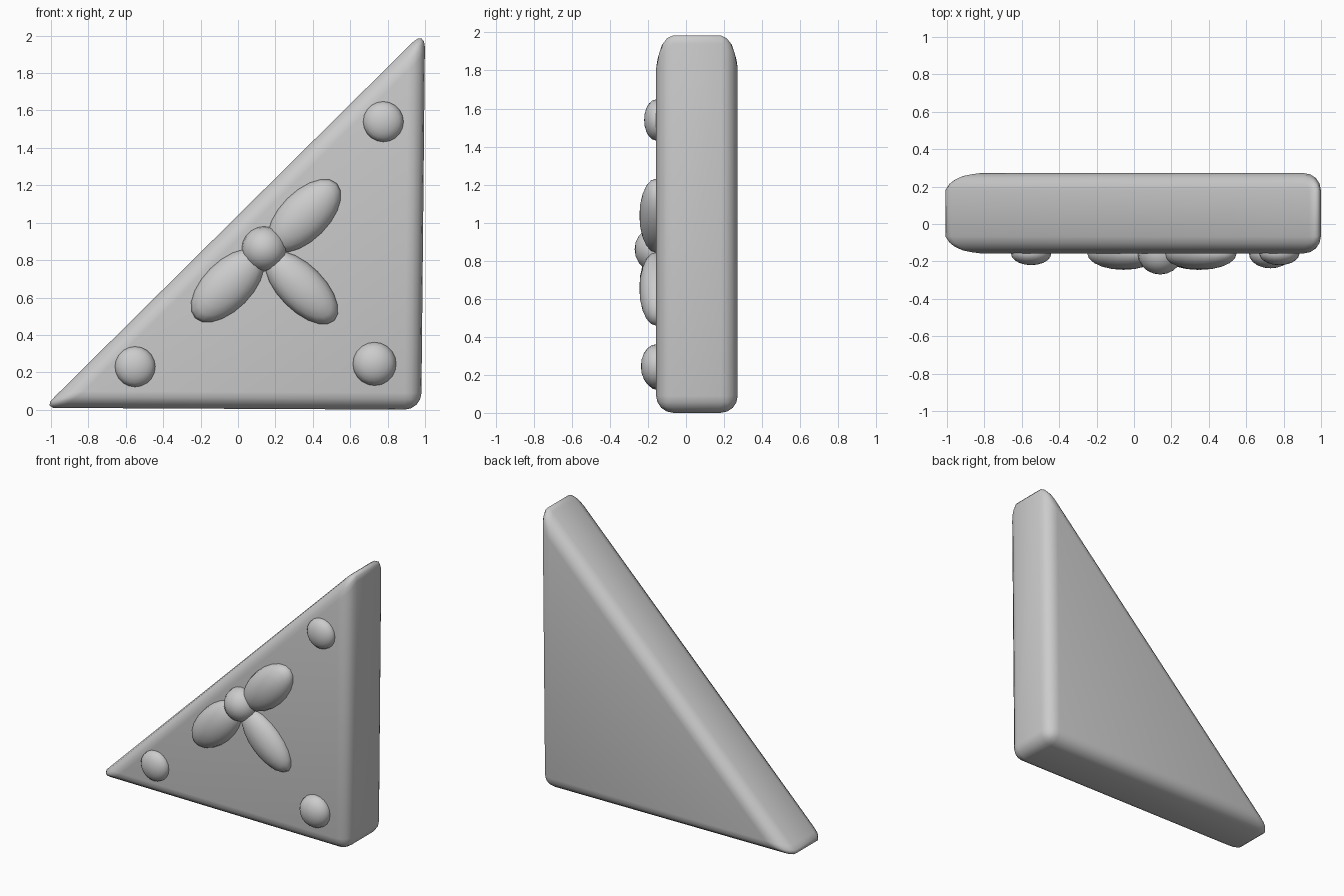
import bpy, bmesh, math
from mathutils import Matrix

if "Cube" in bpy.data.objects:
    bpy.data.objects.remove(bpy.data.objects["Cube"], do_unlink=True)

# Single plain grey for every part
grey = bpy.data.materials.new("plain_grey")
grey.use_nodes = True
colour = (0.6, 0.6, 0.6, 1)
grey.diffuse_color = colour
grey.node_tree.nodes["Principled BSDF"].inputs["Base Color"].default_value = colour

FRONT, BACK = -0.157, 0.272


def add_object(name, bm):
    bmesh.ops.recalc_face_normals(bm, faces=bm.faces)
    mesh = bpy.data.meshes.new(name)
    bm.to_mesh(mesh)
    bm.free()
    mesh.materials.append(grey)
    mesh.shade_smooth()
    obj = bpy.data.objects.new(name, mesh)
    bpy.context.collection.objects.link(obj)
    return obj


# Triangular slab with rounded edges
def slab(name, corners, radius):
    bm = bmesh.new()
    face = bm.faces.new([bm.verts.new((x, FRONT, z)) for x, z in corners])
    grown = bmesh.ops.extrude_face_region(bm, geom=[face], use_keep_orig=True)
    for v in grown["geom"]:
        if isinstance(v, bmesh.types.BMVert):
            v.co.y = BACK
    obj = add_object(name, bm)
    bevel = obj.modifiers.new("rounded_edges", "BEVEL")
    bevel.width = radius
    bevel.segments = 4
    bevel.limit_method = "NONE"
    return obj


# Flattened dome half sunk into the front face, turned about the depth axis
def dome(name, x, z, length, width, depth, angle=0):
    bm = bmesh.new()
    bmesh.ops.create_uvsphere(bm, u_segments=20, v_segments=10, radius=1)
    place = (Matrix.Translation((x, FRONT, z))
             @ Matrix.Rotation(math.radians(-angle), 4, "Y")
             @ Matrix.Diagonal((length, depth, width, 1))
             @ Matrix.Rotation(math.pi / 2, 4, "X"))
    bmesh.ops.transform(bm, matrix=place, verts=bm.verts)
    return add_object(name, bm)


slab("triangle_slab", [(-1.04, 0.01), (0.98, 0.0), (1.0, 2.03)], 0.09)

# Corner studs
dome("lower_right_stud", -0.55, 0.23, 0.108, 0.108, 0.063)
dome("lower_left_stud", 0.73, 0.245, 0.116, 0.116, 0.08)
dome("upper_stud", 0.777, 1.54, 0.108, 0.108, 0.063)

# Three petals around a centre bud
dome("upper_petal", 0.355, 1.037, 0.245, 0.13, 0.088, 45)
dome("lower_right_petal", -0.056, 0.663, 0.245, 0.13, 0.088, 45)
dome("lower_left_petal", 0.34, 0.652, 0.248, 0.122, 0.088, -45)
dome("flower_centre", 0.14, 0.86, 0.12, 0.12, 0.113)
